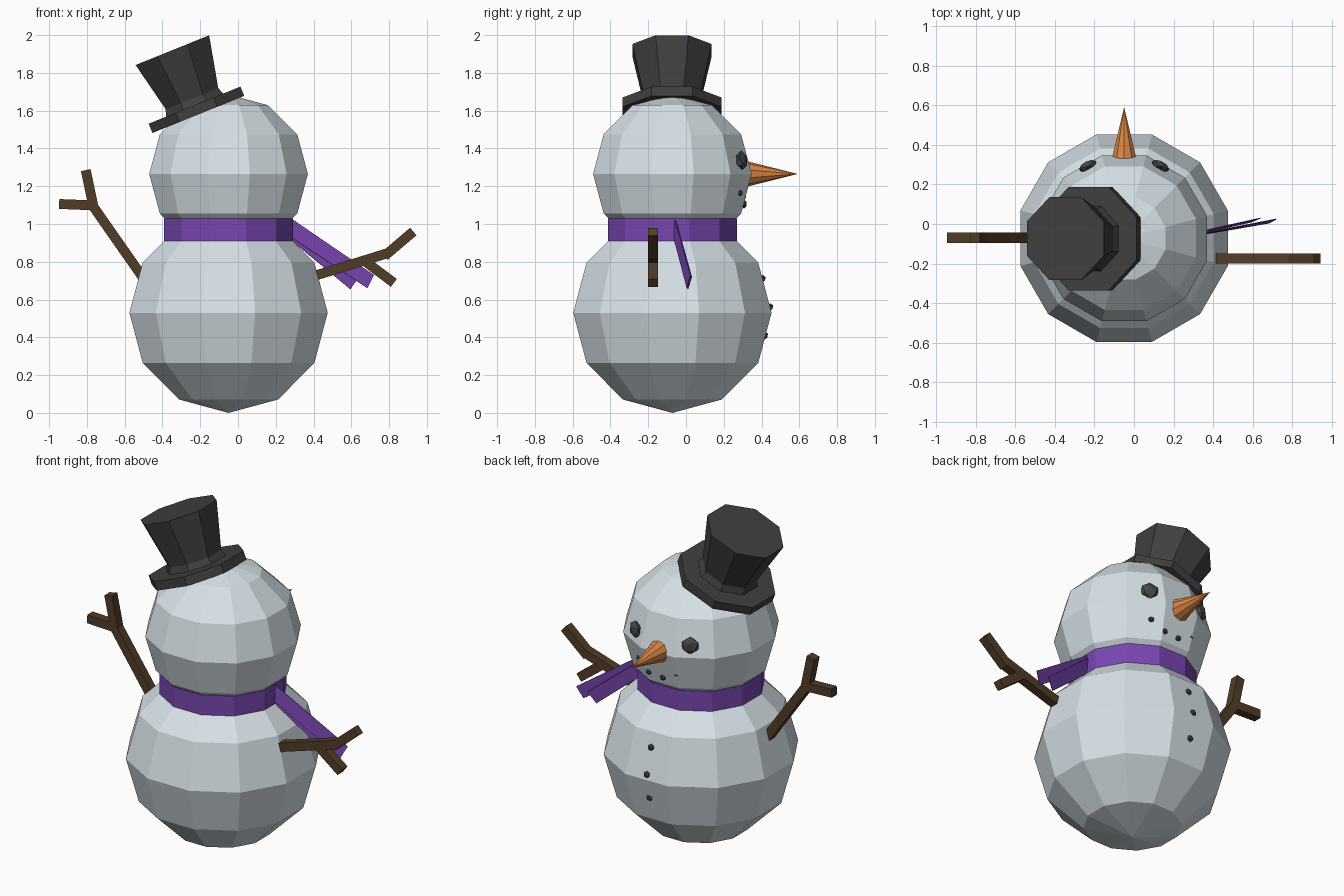
import bpy, bmesh, math
from mathutils import Vector, Matrix

if "Cube" in bpy.data.objects:
    bpy.data.objects.remove(bpy.data.objects["Cube"])

CX, CY = -0.05, -0.072          # vertical axis of the figure


def material(name, rgb):
    m = bpy.data.materials.new(name)
    m.diffuse_color = (*rgb, 1)
    m.use_nodes = True
    m.node_tree.nodes["Principled BSDF"].inputs["Base Color"].default_value = m.diffuse_color
    return m


SNOW = material("snow", (0.68, 0.76, 0.80))
PURPLE = material("purple cloth", (0.19, 0.06, 0.44))
BARK = material("brown bark", (0.085, 0.045, 0.02))
FELT = material("black felt", (0.05, 0.05, 0.05))
COAL = material("coal", (0.06, 0.063, 0.066))
CARROT = material("orange carrot", (0.68, 0.23, 0.055))


def finish(name, bm, mat, matrix=Matrix()):
    bmesh.ops.transform(bm, matrix=matrix, verts=bm.verts)
    bmesh.ops.recalc_face_normals(bm, faces=bm.faces)
    me = bpy.data.meshes.new(name)
    bm.to_mesh(me)
    bm.free()
    me.materials.append(mat)
    ob = bpy.data.objects.new(name, me)
    bpy.context.collection.objects.link(ob)
    return ob


def snowball(name, z, apothem, half_height):
    bm = bmesh.new()
    bmesh.ops.create_uvsphere(bm, u_segments=12, v_segments=6, radius=1)
    r = apothem / math.cos(math.radians(15))
    mx = (Matrix.Translation((CX, CY, z)) @ Matrix.Rotation(math.radians(15), 4, 'Z')
          @ Matrix.Diagonal((r, r, half_height, 1)))
    finish(name, bm, SNOW, mx)


def lathe(name, profile, sides, mat, matrix):
    """Closed stack of rings from (apothem, height), flat sides on the axes."""
    bm = bmesh.new()
    k = math.cos(math.pi / sides)
    rings = [[bm.verts.new((a / k * math.cos((i + .5) * math.tau / sides),
                            a / k * math.sin((i + .5) * math.tau / sides), h))
              for i in range(sides)] for a, h in profile]
    for lo, hi in zip(rings, rings[1:]):
        for i in range(sides):
            j = (i + 1) % sides
            bm.faces.new((lo[i], lo[j], hi[j], hi[i]))
    bm.faces.new(rings[0][::-1])
    bm.faces.new(rings[-1])
    finish(name, bm, mat, matrix)


def stick(name, a, b, y, w=0.052):
    """Square stick in the xz plane between two (x, z) points."""
    a, b = Vector((a[0], y, a[1])), Vector((b[0], y, b[1]))
    d = b - a
    bm = bmesh.new()
    bmesh.ops.create_cube(bm, size=1)
    tilt = Matrix.Rotation(math.atan2(d.x, d.z), 4, 'Y')
    finish(name, bm, BARK, Matrix.Translation((a + b) / 2) @ tilt
           @ Matrix.Diagonal((w, w, d.length, 1)))


def lump(name, loc, radius, depth):
    """Coal lump lying flat on the ball, facing away from the axis."""
    bm = bmesh.new()
    bmesh.ops.create_icosphere(bm, subdivisions=1, radius=1)
    ang = math.atan2(loc[1] - CY, loc[0] - CX)
    finish(name, bm, COAL, Matrix.Translation(loc) @ Matrix.Rotation(ang, 4, 'Z')
           @ Matrix.Diagonal((depth, radius, radius, 1)))


# body and head
snowball("body", 0.53, 0.525, 0.53)
snowball("head", 1.265, 0.42, 0.42)

# scarf band and its two loose ends
lathe("scarf", [(0.342, 0.905), (0.342, 1.03)], 12, PURPLE,
      Matrix.Translation((CX, CY, 0)))
tails = {
    "scarf_end_long": [(0.28, -0.06, 1.03), (0.28, -0.065, 0.93),
                       (0.685, 0.005, 0.66), (0.72, 0.025, 0.73)],
    "scarf_end_short": [(0.28, -0.05, 1.01), (0.28, -0.06, 0.915),
                        (0.595, 0.01, 0.655), (0.64, 0.03, 0.72)],
}
for name, pts in tails.items():
    bm = bmesh.new()
    bm.faces.new([bm.verts.new(p) for p in pts])
    ob = finish(name, bm, PURPLE)
    mod = ob.modifiers.new("thickness", 'SOLIDIFY')
    mod.thickness = 0.004
    mod.offset = 0

# hat, tipped to one side
hat = (Matrix.Translation((-0.21, -0.074, 1.58))
       @ Matrix.Rotation(math.radians(-22), 4, 'Y'))
lathe("hat_brim", [(0.262, 0), (0.262, 0.053)], 8, FELT, hat)
lathe("hat_crown", [(0.165, 0.05), (0.15, 0.09), (0.21, 0.367)], 8, FELT, hat)

# branch arms with two twigs each
for name, a, b, y in [
    ("right_arm", (0.30, 0.693), (0.80, 0.848), -0.175),
    ("right_twig_upper", (0.775, 0.83), (0.928, 0.96), -0.175),
    ("right_twig_lower", (0.67, 0.805), (0.825, 0.688), -0.175),
    ("left_arm", (-0.45, 0.64), (-0.775, 1.105), -0.07),
    ("left_twig_upper", (-0.765, 1.09), (-0.806, 1.285), -0.07),
    ("left_twig_side", (-0.75, 1.098), (-0.947, 1.106), -0.07),
]:
    stick(name, a, b, y)

# carrot nose
bm = bmesh.new()
bmesh.ops.create_cone(bm, cap_ends=True, segments=10, radius1=0.065, radius2=0,
                      depth=0.26)
finish("nose", bm, CARROT, Matrix.Translation((CX, 0.462, 1.265))
       @ Matrix.Rotation(-math.pi / 2, 4, 'X'))

# coal eyes
for side, s in (("left", -1), ("right", 1)):
    lump(side + "_eye", (CX + s * 0.183, 0.293, 1.335), 0.054, 0.028)

# coal mouth, slightly lopsided
for i, (dx, y, z) in enumerate([(0.165, 0.285, 1.165), (0.085, 0.307, 1.11),
                                (-0.01, 0.307, 1.10), (-0.10, 0.303, 1.145)]):
    lump(f"mouth_{i + 1}", (CX + dx, y, z), 0.018, 0.016)

# coal buttons
for i, (y, z) in enumerate([(0.405, 0.71), (0.445, 0.56), (0.418, 0.41)]):
    lump(f"button_{i + 1}", (CX, y, z), 0.021, 0.018)
